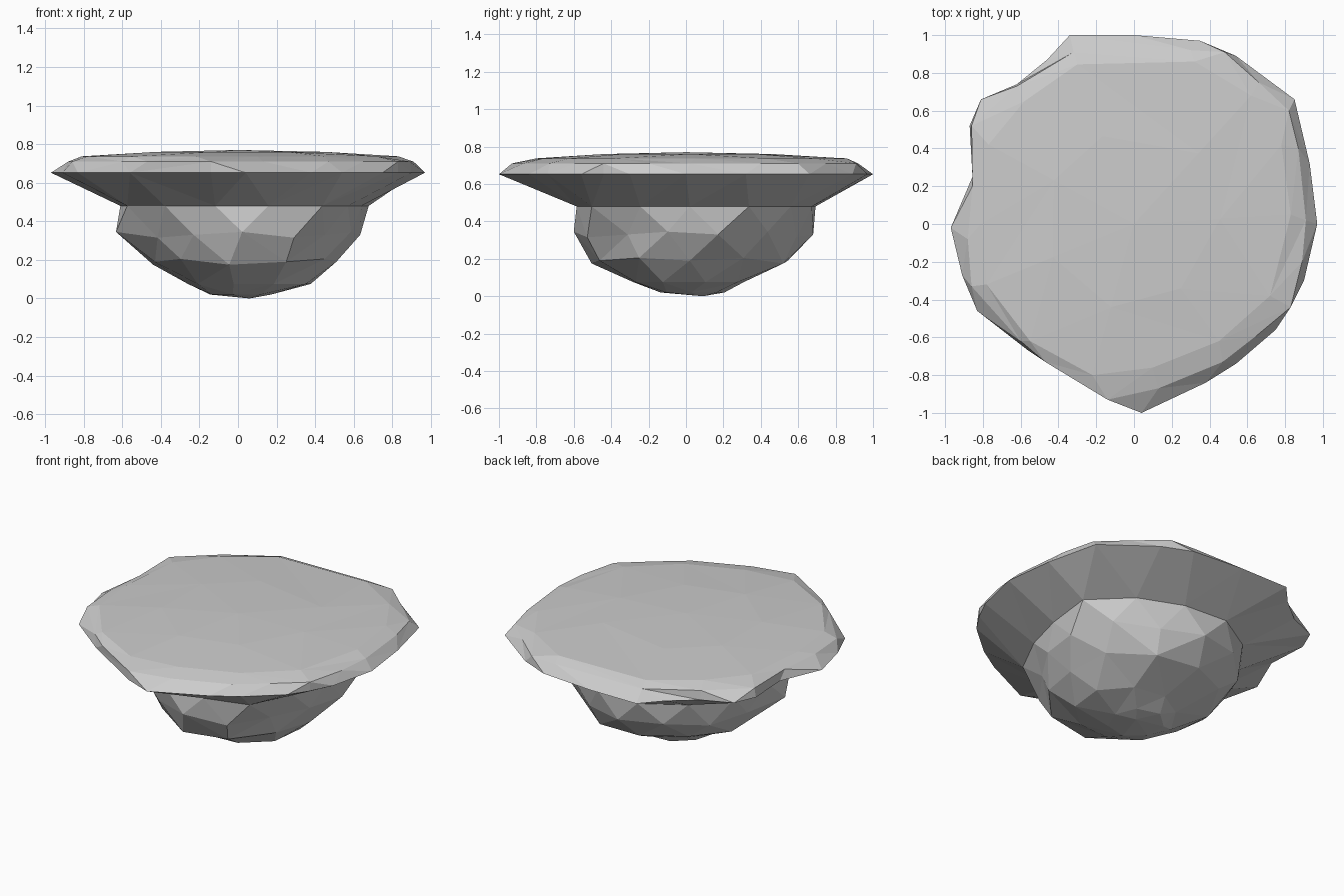
import bpy, bmesh, math

if "Cube" in bpy.data.objects:
    bpy.data.objects.remove(bpy.data.objects["Cube"])

# Outlines, counter-clockwise seen from above
RIM = [(.97, 0), (.93, .32), (.85, .66), (.54, .89), (.35, .97), (0, 1), (-.34, 1),
       (-.46, .87), (-.62, .74), (-.81, .66), (-.87, .52), (-.855, .25), (-.97, -.02),
       (-.91, -.27), (-.83, -.46), (-.56, -.67), (-.14, -.93), (.04, -1),
       (.38, -.84), (.54, -.74), (.75, -.56), (.83, -.44), (.9, -.3)]
SHOULDER = [(.91, .02), (.87, .4), (.82, .6), (.66, .75), (.48, .91), (.3, .92), (-.32, .91),
            (-.62, .73), (-.86, .52), (-.855, .2), (-.88, -.08), (-.86, -.33),
            (-.6, -.62), (-.47, -.73), (-.14, -.93), (.13, -.87), (.47, -.73),
            (.65, -.59), (.83, -.44), (.89, -.2)]
CROWN = [(.83, .05), (.78, .42), (.62, .68), (.32, .86), (-.3, .845), (-.58, .65),
         (-.77, .42), (-.81, 0), (-.78, -.32), (-.55, -.62), (-.22, -.8),
         (.1, -.76), (.45, -.62), (.72, -.38)]

# Rock rings: height, centre, turn in degrees, radii around the ring
ROCK = [
    (.48, (.02, .02), 0, [.62, .73, .69, .67, .69, .66, .65, .63, .66, .64, .62, .62, .67, .61]),
    (.33, (.02, .03), 13, [.63, .65, .62, .65, .64, .61, .59, .67, .56, .58, .63, .62, .55, .58]),
    (.19, (.03, .02), 0, [.48, .53, .55, .53, .52, .49, .48, .50, .53, .53, .50]),
    (.075, (.05, .01), 16, [.34, .32, .30, .28, .31, .32, .30, .31, .33]),
    (.02, (.01, .03), 0, [.16, .17, .18, .17, .16, .17, .17]),
]


def angle(v):
    return math.atan2(v.co.y, v.co.x) % math.tau


def add_ring(bm, points, z):
    return sorted([bm.verts.new((x, y, z)) for x, y in points], key=angle)


def stitch(bm, a, b):
    """Triangulate between two rings, advancing by angle."""
    def at(ring, k):
        return angle(ring[k % len(ring)]) + math.tau * (k // len(ring))
    i = j = 0
    while i < len(a) or j < len(b):
        va, vb = a[i % len(a)], b[j % len(b)]
        if j >= len(b) or (i < len(a) and at(a, i + 1) <= at(b, j + 1)):
            bm.faces.new((va, a[(i + 1) % len(a)], vb))
            i += 1
        else:
            bm.faces.new((va, b[(j + 1) % len(b)], vb))
            j += 1


def cap(bm, ring, tip):
    v = bm.verts.new(tip)
    for k in range(len(ring)):
        bm.faces.new((ring[k], ring[(k + 1) % len(ring)], v))


bm = bmesh.new()

# Domed top and overhanging rim
rings = [add_ring(bm, [(x * .55, y * .55) for x, y in CROWN[::2]], .76),
         add_ring(bm, CROWN, .737),
         add_ring(bm, SHOULDER, .71),
         add_ring(bm, RIM, .652)]

# Faceted rock underneath
for z, (cx, cy), turn, radii in ROCK:
    pts = []
    for k, r in enumerate(radii):
        t = math.radians(turn) + math.tau * k / len(radii)
        pts.append((cx + r * math.cos(t), cy + r * math.sin(t)))
    rings.append(add_ring(bm, pts, z))

for upper, lower in zip(rings, rings[1:]):
    stitch(bm, upper, lower)
cap(bm, rings[0], (0, 0, .77))
cap(bm, rings[-1], (.06, .09, 0))

# Small ledges in the rock sides
for ring in rings[5:7]:
    for k, v in enumerate(ring):
        v.co.z += (0, .015, -.015)[k % 3]

bmesh.ops.recalc_face_normals(bm, faces=bm.faces[:])
mesh = bpy.data.meshes.new("floating_rock")
bm.to_mesh(mesh)
bm.free()
bpy.context.collection.objects.link(bpy.data.objects.new("floating_rock", mesh))
